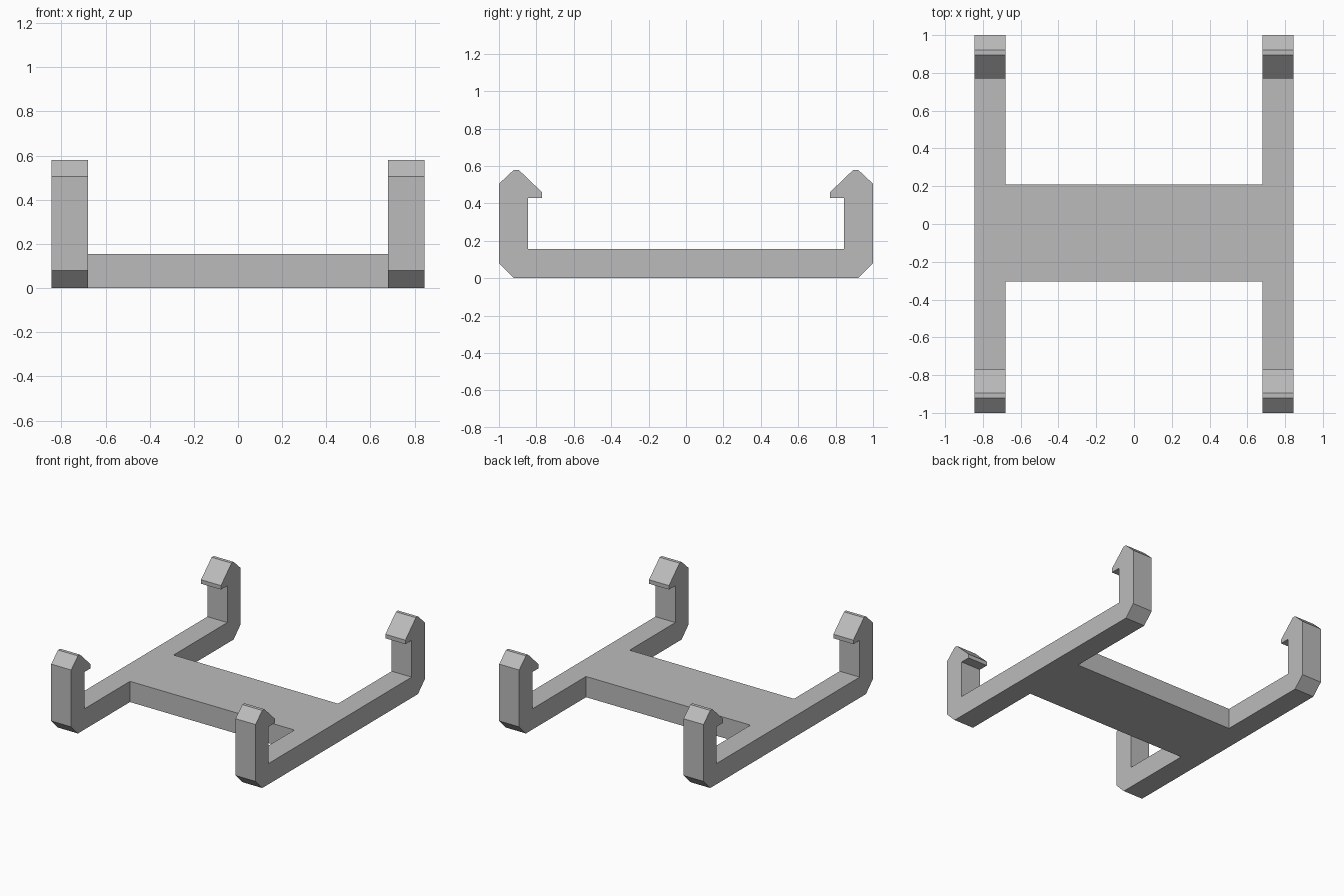
import bpy
import bmesh

if "Cube" in bpy.data.objects:
    bpy.data.objects.remove(bpy.data.objects["Cube"], do_unlink=True)

grey = bpy.data.materials.new("plain_grey")
grey.use_nodes = True
colour = (0.5, 0.5, 0.5, 1)
grey.diffuse_color = colour
grey.node_tree.nodes["Principled BSDF"].inputs["Base Color"].default_value = colour

RAIL_IN, RAIL_OUT = 0.68, 0.845   # rail sides in x
FLOOR = 0.155                     # thickness of rails and crossbar


def extrude_profile(name, profile, x0, x1):
    """Extrude a closed (y, z) outline from x0 to x1."""
    bm = bmesh.new()
    face = bm.faces.new([bm.verts.new((x0, y, z)) for y, z in profile])
    result = bmesh.ops.extrude_face_region(bm, geom=[face])
    moved = [v for v in result["geom"] if isinstance(v, bmesh.types.BMVert)]
    bmesh.ops.translate(bm, verts=moved, vec=(x1 - x0, 0, 0))
    bmesh.ops.recalc_face_normals(bm, faces=bm.faces)
    mesh = bpy.data.meshes.new(name)
    bm.to_mesh(mesh)
    bm.free()
    mesh.materials.append(grey)
    obj = bpy.data.objects.new(name, mesh)
    bpy.context.collection.objects.link(obj)
    return obj


# Half outline of a clip rail: chamfered foot, upright and barbed hook
half = [(0.92, 0), (1, 0.08), (1, 0.505), (0.92, 0.58), (0.895, 0.58),
        (0.77, 0.46), (0.77, 0.43), (0.845, 0.43), (0.845, FLOOR)]
outline = half + [(-y, z) for y, z in reversed(half)]
rails = [extrude_profile("left_clip_rail", outline, RAIL_IN, RAIL_OUT),
         extrude_profile("right_clip_rail", outline, -RAIL_OUT, -RAIL_IN)]

# Crossbar, slightly forward of centre, fused with both rails
bar = [(-0.305, 0), (0.21, 0), (0.21, FLOOR), (-0.305, FLOOR)]
frame = extrude_profile("clip_frame", bar, -0.76, 0.76)
bpy.context.view_layer.objects.active = frame
for rail in rails:
    union = frame.modifiers.new("fuse_rail", "BOOLEAN")
    union.operation = "UNION"
    union.solver = "EXACT"
    union.object = rail
    bpy.ops.object.modifier_apply(modifier=union.name)
    bpy.data.objects.remove(rail, do_unlink=True)
